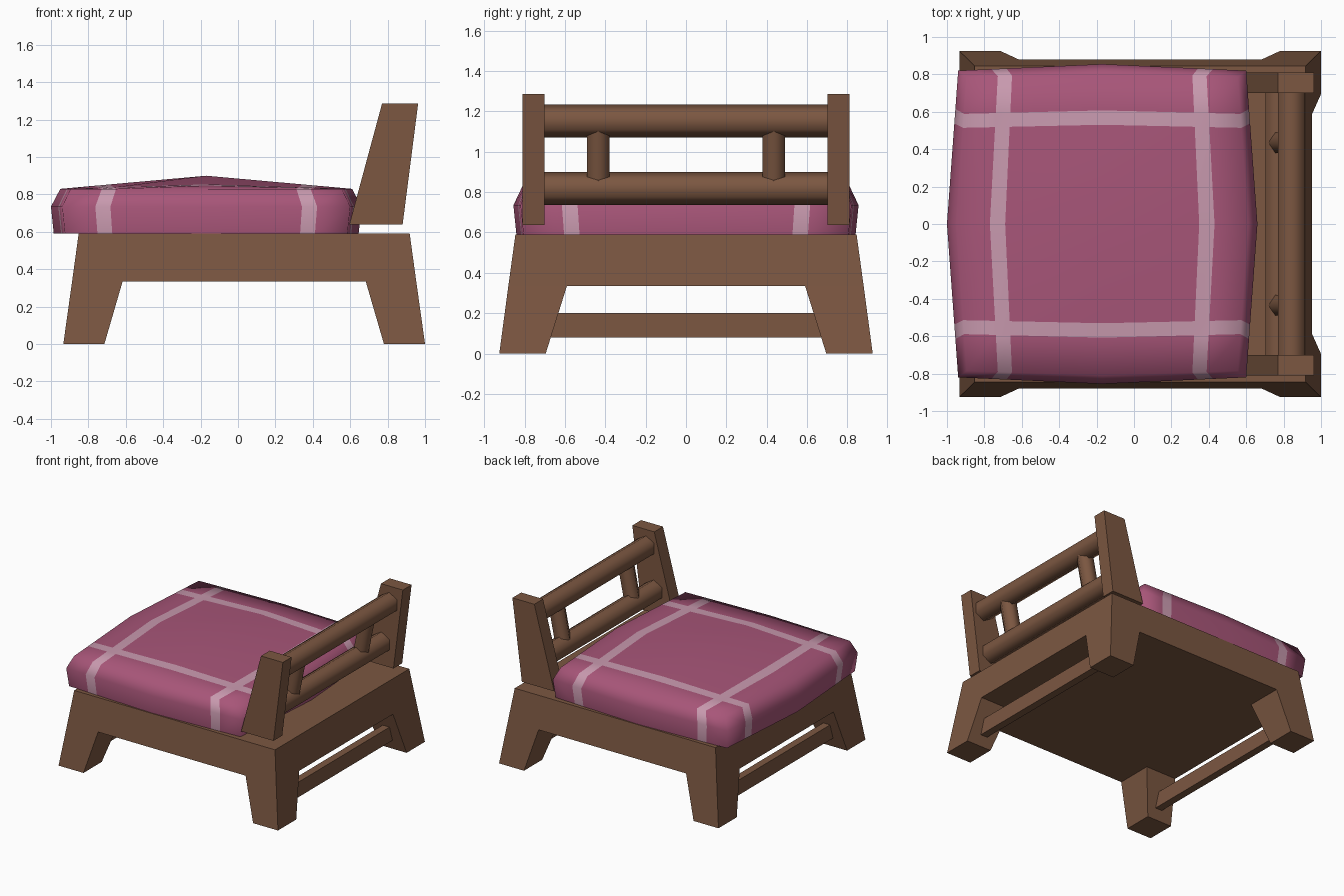
import bpy, bmesh, math
from mathutils import Vector

if "Cube" in bpy.data.objects:
    bpy.data.objects.remove(bpy.data.objects["Cube"])


def material(name, rgb):
    m = bpy.data.materials.new(name)
    m.diffuse_color = (*rgb, 1)
    m.use_nodes = True
    m.node_tree.nodes["Principled BSDF"].inputs["Base Color"].default_value = m.diffuse_color
    return m


WOOD = material("brown wood", (0.200, 0.095, 0.053))
PINK = material("rose cloth", (0.390, 0.092, 0.190))
STRIPE = material("pale pink stripe", (0.580, 0.320, 0.425))


def finish(name, bm, mats):
    bmesh.ops.recalc_face_normals(bm, faces=bm.faces[:])
    me = bpy.data.meshes.new(name)
    bm.to_mesh(me)
    bm.free()
    for m in mats:
        me.materials.append(m)
    ob = bpy.data.objects.new(name, me)
    bpy.context.collection.objects.link(ob)
    return ob


def block(name, z0, r0, z1, r1):
    """Tapered block between two rectangles (x0, x1, y0, y1)."""
    bm = bmesh.new()
    loops = []
    for z, (x0, x1, y0, y1) in ((z0, r0), (z1, r1)):
        loops.append([bm.verts.new(p) for p in
                      ((x0, y0, z), (x1, y0, z), (x1, y1, z), (x0, y1, z))])
    a, b = loops
    bm.faces.new(a)
    bm.faces.new(b)
    for i in range(4):
        j = (i + 1) % 4
        bm.faces.new((a[i], a[j], b[j], b[i]))
    return finish(name, bm, [WOOD])


def rod(name, p, q, radius):
    """Six-sided smooth rod from p to q, with a corner facing up or sideways."""
    p, q = Vector(p), Vector(q)
    d = (q - p).normalized()
    side = Vector((0, 0, 1)) if abs(d.y) > 0.5 else Vector((0, 1, 0)).cross(d)
    other = d.cross(side)
    bm = bmesh.new()
    rings = []
    for c in (p, q):
        rings.append([bm.verts.new(c + radius * (math.cos(t) * side + math.sin(t) * other))
                      for t in (k * math.pi / 3 for k in range(6))])
    a, b = rings
    for i in range(6):
        j = (i + 1) % 6
        bm.faces.new((a[i], a[j], b[j], b[i])).smooth = True
    for ring in rings:
        f = bm.faces.new(ring)
        for e in f.edges:
            e.smooth = False
    return finish(name, bm, [WOOD])


# Seat frame and splayed legs
CX = 0.033
block("seat_frame", 0.335, (CX - 0.92, CX + 0.92, -0.88, 0.88),
      0.59, (CX - 0.885, CX + 0.885, -0.845, 0.845))
for sx, end in ((-1, "left"), (1, "right")):
    for sy, face in ((-1, "front"), (1, "back")):
        def rect(xi, xo, yi, yo):
            return (*sorted((CX + sx * xi, CX + sx * xo)), *sorted((sy * yi, sy * yo)))
        block(f"{face}_{end}_leg", 0, rect(0.7475, 0.967, 0.695, 0.925),
              0.335, rect(0.65, 0.92, 0.59, 0.88))
    # Stretcher between the legs at each end
    x = CX + sx * 0.83
    r = (x - 0.03, x + 0.03, -0.72, 0.72)
    block(f"{end}_stretcher", 0.08, r, 0.2, r)

# Backrest: leaning posts, two rails, two spindles
for sy, face in ((-1, "front"), (1, "back")):
    ys = sorted((sy * 0.70, sy * 0.81))
    block(f"{face}_backrest_post", 0.638, (0.595, 0.88, *ys), 1.285, (0.77, 0.963, *ys))
    rod(f"{face}_spindle", (0.78, sy * 0.435, 0.85), (0.835, sy * 0.435, 1.12), 0.0635)
rod("upper_rail", (0.842, -0.72, 1.152), (0.842, 0.72, 1.152), 0.0825)
rod("lower_rail", (0.774, -0.72, 0.818), (0.774, 0.72, 0.818), 0.0825)

# Cushion: domed grid whose grid lines follow the stripe edges
U = [-1, -0.77, -0.665, 0, 0.665, 0.77, 1]
V = [-1, -0.75, -0.655, 0, 0.655, 0.75, 1]
N = 7
BAND = (1, 4)                     # grid cells that carry a stripe
# z, corner half sizes, middle half sizes
RINGS = [(0.59, 0.755, 0.805, 0.815, 0.84),
         (0.735, 0.77, 0.82, 0.83, 0.855),
         (0.83, 0.725, 0.785, 0.78, 0.81)]


def cushion_point(ring, i, j, dome=0.0):
    z, cx, cy, mx, my = RINGS[ring]
    u, v = U[i], V[j]
    au, av = 1 - abs(u), 1 - abs(v)
    return (-0.17 + u * (cx + (mx - cx) * av), v * (cy + (my - cy) * au), z + dome * au * av)


bm = bmesh.new()
verts = {}


def vert(ring, i, j):
    if (ring, i, j) not in verts:
        verts[ring, i, j] = bm.verts.new(cushion_point(ring, i, j, 0.07 if ring == 2 else 0))
    return verts[ring, i, j]


def cushion_face(keys, striped):
    f = bm.faces.new([vert(*k) for k in keys])
    f.smooth = True
    f.material_index = int(striped)
    return f


for ring in (0, 2):               # underside and top
    for i in range(N - 1):
        for j in range(N - 1):
            f = cushion_face([(ring, i, j), (ring, i + 1, j), (ring, i + 1, j + 1), (ring, i, j + 1)],
                             ring == 2 and (i in BAND or j in BAND))
for ring in (0, 1):               # side walls
    for k in range(N - 1):
        for s in (0, N - 1):
            for a, b in (((k, s), (k + 1, s)), ((s, k), (s, k + 1))):
                cushion_face([(ring, *a), (ring, *b), (ring + 1, *b), (ring + 1, *a)], k in BAND)
# Crisp edge around the underside
for e in bm.edges:
    if all(abs(v.co.z - 0.59) < 1e-4 for v in e.verts) and \
            any(abs(f.normal.z) < 0.9 or f.calc_center_median().z > 0.6 for f in e.link_faces):
        e.smooth = False
finish("cushion", bm, [PINK, STRIPE])
